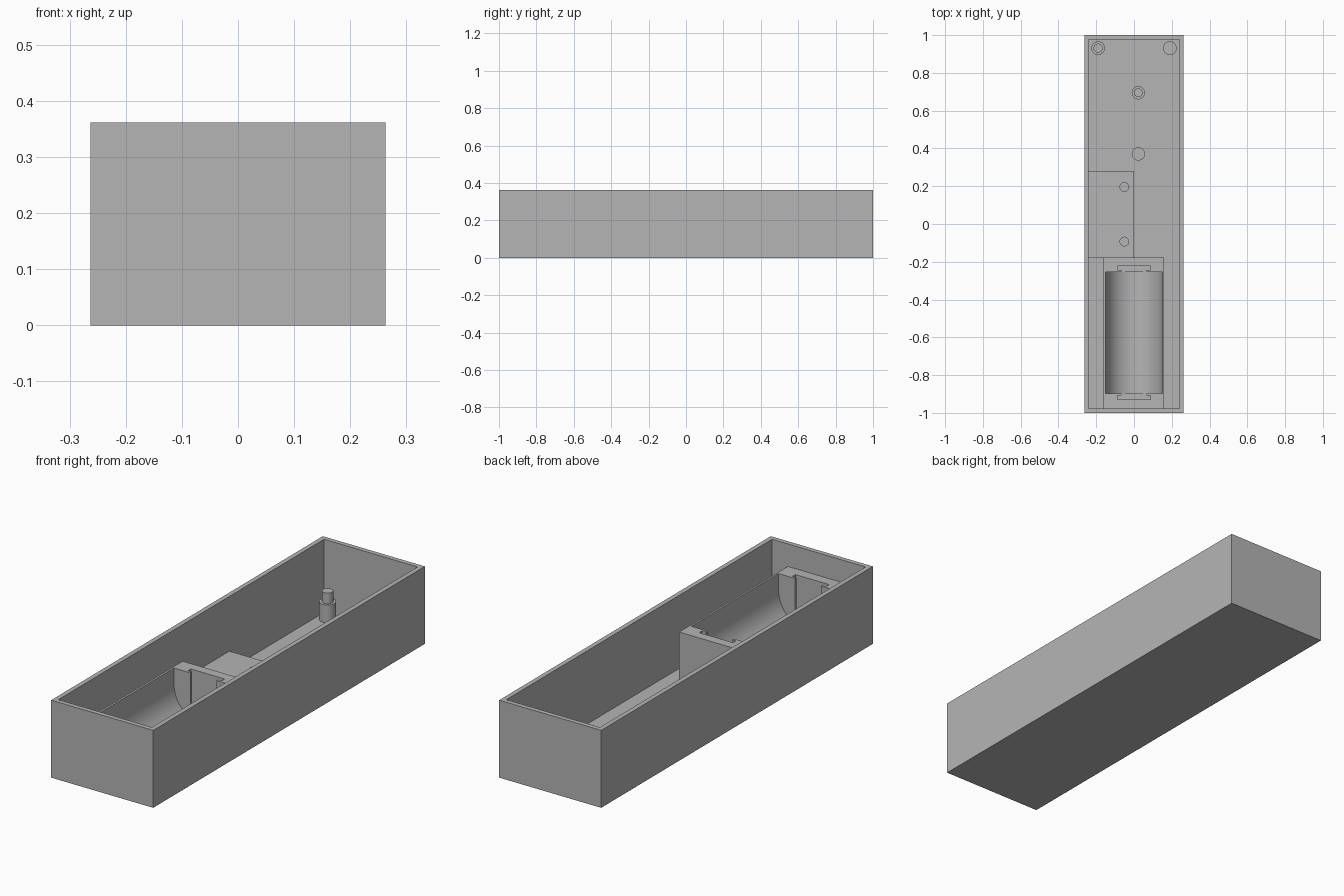
import bpy, bmesh, math

old = bpy.data.objects.get("Cube")
if old:
    bpy.data.objects.remove(old, do_unlink=True)

# One grey plastic for everything
grey = bpy.data.materials.new("grey plastic")
grey.use_nodes = True
colour = (0.46, 0.46, 0.46, 1)
grey.diffuse_color = colour
grey.node_tree.nodes["Principled BSDF"].inputs["Base Color"].default_value = colour


def finish(name, bm):
    bmesh.ops.recalc_face_normals(bm, faces=bm.faces)
    mesh = bpy.data.meshes.new(name)
    bm.to_mesh(mesh)
    bm.free()
    mesh.materials.append(grey)
    ob = bpy.data.objects.new(name, mesh)
    bpy.context.collection.objects.link(ob)
    return ob


def prism(name, profile, direction):
    """Extrude a closed outline of 3D points along a direction."""
    bm = bmesh.new()
    face = bm.faces.new([bm.verts.new(p) for p in profile])
    out = bmesh.ops.extrude_face_region(bm, geom=[face])
    verts = [v for v in out["geom"] if isinstance(v, bmesh.types.BMVert)]
    bmesh.ops.translate(bm, verts=verts, vec=direction)
    return finish(name, bm)


def box(name, x0, x1, y0, y1, z0, z1):
    base = [(x0, y0, z0), (x1, y0, z0), (x1, y1, z0), (x0, y1, z0)]
    return prism(name, base, (0, 0, z1 - z0))


def stepped_post(name, x, y, z0, steps, sides=48):
    """Round post made of (radius, top height) steps."""
    rings = []
    for radius, top in steps:
        rings += [(radius, z0), (radius, top)]
        z0 = top
    bm = bmesh.new()
    loops = []
    for r, z in rings:
        loops.append([bm.verts.new((x + r * math.cos(a), y + r * math.sin(a), z))
                      for a in (math.tau * i / sides for i in range(sides))])
    for low, high in zip(loops, loops[1:]):
        for i in range(sides):
            j = (i + 1) % sides
            bm.faces.new((low[i], low[j], high[j], high[i]))
    bm.faces.new(loops[0])
    bm.faces.new(loops[-1])
    return finish(name, bm)


def activate(ob):
    bpy.ops.object.select_all(action="DESELECT")
    ob.select_set(True)
    bpy.context.view_layer.objects.active = ob


def carve(ob, cutters):
    activate(ob)
    for cutter in cutters:
        mod = ob.modifiers.new("cut", "BOOLEAN")
        mod.operation = "DIFFERENCE"
        mod.solver = "EXACT"
        mod.object = cutter
        bpy.ops.object.modifier_apply(modifier=mod.name)
        bpy.data.objects.remove(cutter, do_unlink=True)


def smooth(ob):
    activate(ob)
    bpy.ops.object.shade_smooth_by_angle(angle=math.radians(30))


# Open tray
W, H, WALL, FLOOR = 0.263, 0.361, 0.022, 0.02
tray = box("tray", -W, W, -1, 1, 0, H)
carve(tray, [box("tray_cutter", WALL - W, W - WALL, WALL - 1, 1 - WALL, FLOOR, H + 0.1)])

# Battery holder with a round-bottomed trough
SINK = 0.01
MID, HALF = -0.576, 0.321
holder = box("battery_holder", -0.161, 0.16, -0.99, -0.178, SINK, 0.256)
R, AXIS, STEPS = 0.151, 0.18, 48
arc = [(R * math.cos(a), MID - HALF, AXIS + R * math.sin(a))
       for a in (math.pi + math.pi * i / STEPS for i in range(STEPS + 1))]
outline = [(-R, MID - HALF, 0.3)] + arc + [(R, MID - HALF, 0.3)]
cutters = [prism("trough_cutter", outline, (0, 2 * HALF, 0))]

# Contact slots at both ends, each opening into the trough
for side in (-1, 1):
    for half_width, near, far in ((0.067, HALF - 0.01, 0.34), (0.087, 0.333, 0.354)):
        y0, y1 = sorted((MID + side * near, MID + side * far))
        cutters.append(box("slot_cutter", -half_width, half_width, y0, y1, 0.045, 0.3))
carve(holder, cutters)
smooth(holder)

# Low platform with two screw holes
platform = box("platform", -0.25, 0, -0.178, 0.281, SINK, 0.106)
carve(platform, [stepped_post("hole_cutter", -0.051, y, 0.03, [(0.023, 0.2)])
                 for y in (-0.093, 0.196)])
smooth(platform)

# Board supports: two with locating pegs, two plain
SHOULDER, PEG = 0.103, 0.153
for name, x, y, r, pegged in (
        ("rear_right_post", -0.19, 0.931, 0.036, True),
        ("rear_left_post", 0.19, 0.931, 0.036, False),
        ("middle_rear_post", 0.023, 0.695, 0.035, True),
        ("middle_front_post", 0.023, 0.371, 0.035, False)):
    steps = [(r, SHOULDER)] + ([(r - 0.012, PEG)] if pegged else [])
    smooth(stepped_post(name, x, y, SINK, steps))
